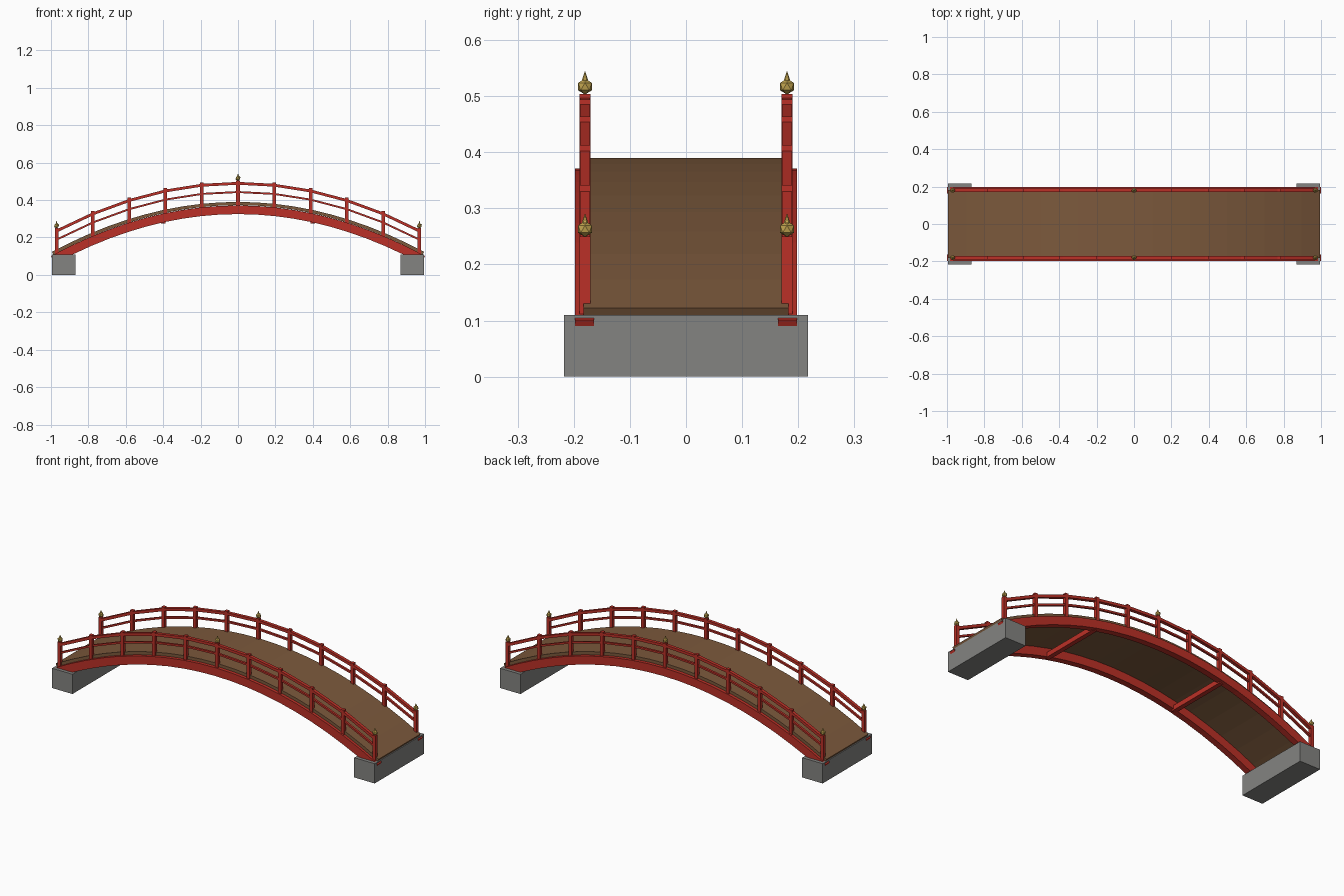
import bpy, bmesh
from math import sqrt
from mathutils import Matrix

if "Cube" in bpy.data.objects:
    bpy.data.objects.remove(bpy.data.objects["Cube"])

def material(name, rgb):
    m = bpy.data.materials.new(name)
    m.diffuse_color = (*rgb, 1)
    m.use_nodes = True
    m.node_tree.nodes["Principled BSDF"].inputs["Base Color"].default_value = m.diffuse_color
    return m

RED = material("red_lacquer", (0.50, 0.03, 0.02))
WOOD = material("brown_wood", (0.20, 0.10, 0.045))
GOLD = material("gold", (0.55, 0.38, 0.08))
STONE = material("stone", (0.23, 0.23, 0.22))
K = 0.27  # curvature of the arch

def arch(x, top=0.39):
    return top - K * x * x

def finish(name, bm, mat):
    bmesh.ops.recalc_face_normals(bm, faces=bm.faces)
    me = bpy.data.meshes.new(name)
    bm.to_mesh(me)
    bm.free()
    me.materials.append(mat)
    ob = bpy.data.objects.new(name, me)
    bpy.context.collection.objects.link(ob)
    return ob

def box(name, x0, x1, y0, y1, z0, z1, mat):
    bm = bmesh.new()
    bmesh.ops.create_cube(bm, size=1)
    for v in bm.verts:
        v.co = (x1 if v.co.x > 0 else x0, y1 if v.co.y > 0 else y0, z1 if v.co.z > 0 else z0)
    return finish(name, bm, mat)

def arched_bar(name, half, n, top, thick, y0, y1, mat):
    # rectangular section swept along the arch, thickness along the normal
    bm = bmesh.new()
    rings = []
    for i in range(n + 1):
        x = half * (2 * i / n - 1)
        z = arch(x, top)
        s = 2 * K * x
        l = sqrt(1 + s * s)
        bx, bz = x - thick * s / l, z - thick / l
        rings.append([bm.verts.new(p) for p in
                      ((x, y0, z), (x, y1, z), (bx, y1, bz), (bx, y0, bz))])
    for a, b in zip(rings, rings[1:]):
        for j in range(4):
            k = (j + 1) % 4
            bm.faces.new((a[j], a[k], b[k], b[j]))
    bm.faces.new(rings[0])
    bm.faces.new(rings[-1])
    return finish(name, bm, mat)

def finial(name, x, y, z):
    # faceted ball with a small spike
    bm = bmesh.new()
    bmesh.ops.create_icosphere(bm, subdivisions=1, radius=0.0145,
                               matrix=Matrix.Translation((x, y, z)))
    bmesh.ops.create_cone(bm, cap_ends=True, segments=6, radius1=0.006, radius2=0,
                          depth=0.018, matrix=Matrix.Translation((x, y, z + 0.019)))
    return finish(name, bm, GOLD)

# deck
arched_bar("deck", 0.995, 20, 0.39, 0.017, -0.183, 0.183, WOOD)

# stone abutments and cross beams
for side, s in (("left", -1), ("right", 1)):
    a, b = sorted((s * 0.868, s * 0.994))
    box(side + "_abutment", a, b, -0.217, 0.217, 0, 0.11, STONE)
    box(side + "_cross_beam", s * 0.4 - 0.0125, s * 0.4 + 0.0125, -0.18, 0.18, 0.275, 0.302, RED)

# girders, rails, posts and finials on both sides
for side, s in (("front", -1), ("back", 1)):
    y = s * 0.18
    a, b = sorted((s * 0.164, s * 0.198))
    arched_bar(side + "_girder", 1.0, 20, 0.371, 0.046, a, b, RED)
    arched_bar(side + "_top_rail", 0.97, 10, 0.497, 0.015, y - 0.009, y + 0.009, RED)
    arched_bar(side + "_mid_rail", 0.97, 10, 0.448, 0.010, y - 0.006, y + 0.006, RED)
    for i in range(11):
        x = 0.194 * (i - 5)
        z = arch(x)
        box(f"{side}_post_{i}", x - 0.0095, x + 0.0095, y - 0.0095, y + 0.0095,
            z - 0.025, z + 0.114, RED)
        if i in (0, 5, 10):
            finial(f"{side}_finial_{i}", x, y, z + 0.127)
